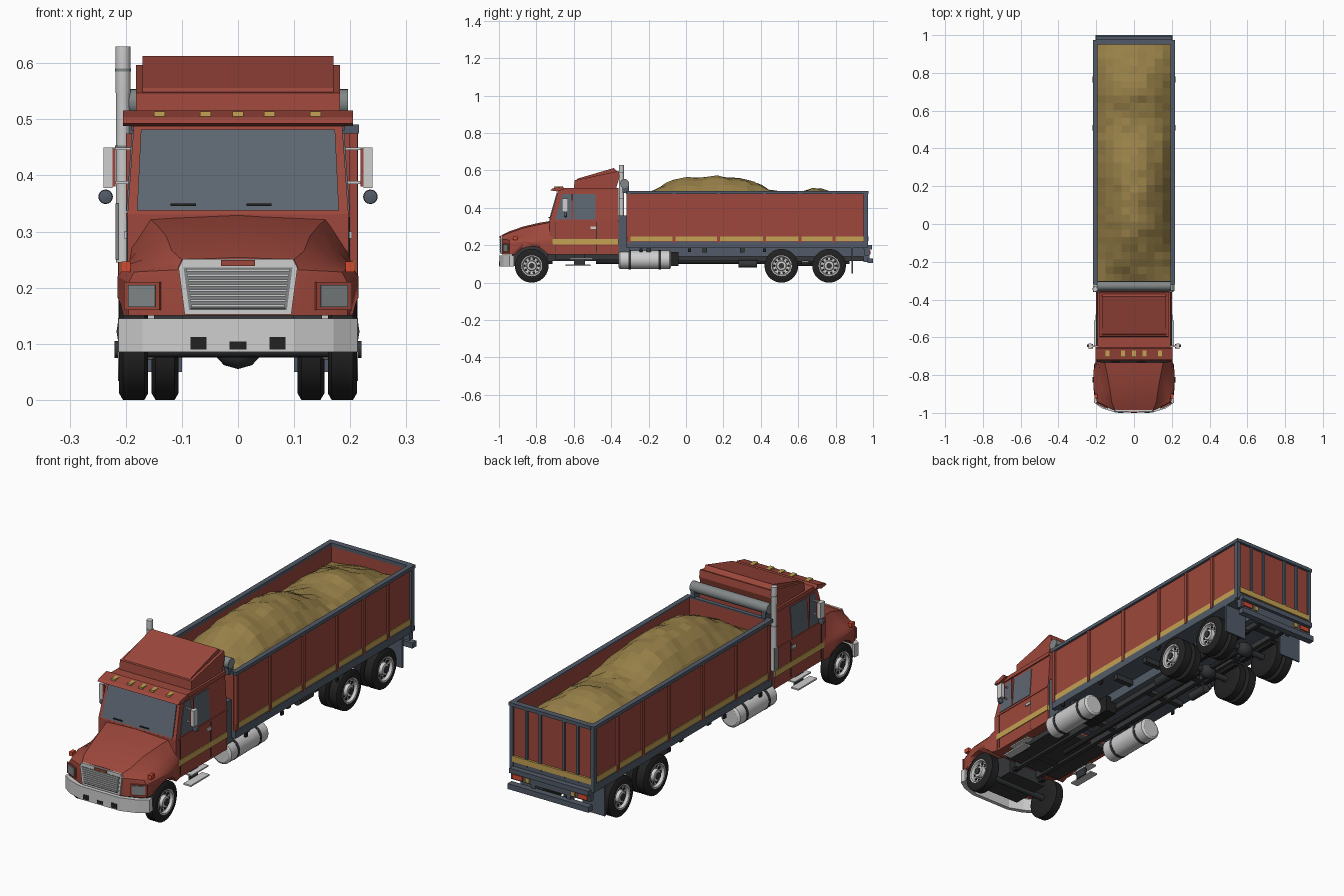
import bpy, bmesh, math, random
from mathutils import Vector

if "Cube" in bpy.data.objects:
    bpy.data.objects.remove(bpy.data.objects["Cube"])
random.seed(4)


def material(name, *rgb):
    m = bpy.data.materials.new(name)
    m.use_nodes = True
    m.diffuse_color = (*rgb, 1)
    m.node_tree.nodes["Principled BSDF"].inputs["Base Color"].default_value = (*rgb, 1)
    return m


RED = material("brick red paint", .34, .064, .045)
SLATE = material("slate grey", .085, .105, .14)
GLASS = material("window glass", .11, .135, .17)
BLACK = material("tyre black", .016, .016, .016)
DARK = material("chassis dark", .035, .037, .04)
LIGHT = material("light metal", .62, .62, .62)
GREY = material("mid grey", .22, .24, .24)
YELLOW = material("stripe yellow", .55, .36, .085)
SAND = material("sand", .31, .215, .065)
LAMP = material("lamp red", .65, .07, .03)


def finish(name, bm, mat, mirror=False, smooth=False):
    bmesh.ops.recalc_face_normals(bm, faces=bm.faces)
    me = bpy.data.meshes.new(name)
    bm.to_mesh(me)
    bm.free()
    ob = bpy.data.objects.new(name, me)
    bpy.context.collection.objects.link(ob)
    me.materials.append(mat)
    if mirror:
        ob.modifiers.new("mirror", "MIRROR")
    if smooth:
        bpy.ops.object.select_all(action="DESELECT")
        ob.select_set(True)
        bpy.context.view_layer.objects.active = ob
        bpy.ops.object.shade_smooth_by_angle(angle=math.radians(32))
    return ob


def loft(name, rings, mat, mirror=False, smooth=False):
    """Skin a row of equal closed rings and cap both ends."""
    bm = bmesh.new()
    rows = [[bm.verts.new(p) for p in ring] for ring in rings]
    n = len(rows[0])
    for a, b in zip(rows, rows[1:]):
        for i in range(n):
            bm.faces.new((a[i], a[(i + 1) % n], b[(i + 1) % n], b[i]))
    bm.faces.new(rows[0])
    bm.faces.new(rows[-1])
    return finish(name, bm, mat, mirror, smooth)


def prism(name, pts, offset, mat, mirror=False):
    return loft(name, [pts, [Vector(p) + Vector(offset) for p in pts]], mat, mirror)


def rect(x0, x1, y0, y1, z):
    return [(x0, y0, z), (x1, y0, z), (x1, y1, z), (x0, y1, z)]


def box(name, x0, x1, y0, y1, z0, z1, mat, mirror=False):
    return prism(name, rect(x0, x1, y0, y1, z0), (0, 0, z1 - z0), mat, mirror)


def side(name, x, yz, mat):
    """Side profile extruded across the full width."""
    return prism(name, [(-x, y, z) for y, z in yz], (2 * x, 0, 0), mat)


def lathe(name, profile, centre, axis, mat, mirror=False, seg=28):
    """Profile of (distance along axis, radius) turned about the axis."""
    rings = []
    for d, r in profile:
        ring = []
        for i in range(seg):
            t = math.tau * i / seg
            u, v = r * math.cos(t), r * math.sin(t)
            p = {"X": (d, u, v), "Y": (u, d, v), "Z": (u, v, d)}[axis]
            ring.append(Vector(centre) + Vector(p))
        rings.append(ring)
    return loft(name, rings, mat, mirror, True)


def rod(name, centre, axis, half, r, mat, mirror=False, seg=20):
    return lathe(name, [(-half, r), (half, r)], centre, axis, mat, mirror, seg)


# Hood and fenders: half sections from sill to crown, mirrored into rings
sections = {
    -.985: [(.11, .15), (.11, .22), (.108, .232), (.105, .24), (.10, .25), (0, .254)],
    -.945: [(.195, .15), (.195, .21), (.185, .228), (.15, .238), (.118, .266), (0, .274)],
    -.87: [(.215, .15), (.215, .22), (.20, .24), (.17, .25), (.128, .292), (0, .30)],
    -.78: [(.215, .15), (.215, .215), (.205, .235), (.182, .262), (.145, .312), (0, .321)],
    -.71: [(.20, .15), (.20, .21), (.198, .235), (.192, .275), (.16, .325), (0, .332)]}
hood = loft("hood", [[(x, y, z) for x, z in h] + [(-x, y, z) for x, z in h[-2::-1]]
                     for y, h in sections.items()], RED, smooth=True)
arch = rod("arch_cutter", (0, -.825, .09), "X", .3, .104, RED, seg=36)
arch.hide_render = True
cut = hood.modifiers.new("wheel arch", "BOOLEAN")
cut.operation, cut.object, cut.solver = "DIFFERENCE", arch, "EXACT"
bpy.context.view_layer.objects.active = hood
bpy.ops.object.modifier_apply(modifier=cut.name)
bpy.data.objects.remove(arch)
box("engine", -.10, .10, -.93, -.74, .09, .2, DARK)

# Grille, lamps and bumper
prism("grille_frame", [(-.095, -.98, .152), (.095, -.98, .152), (.106, -.98, .235),
                       (.098, -.98, .251), (-.098, -.98, .251), (-.106, -.98, .235)], (0, -.013, 0), LIGHT)
prism("grille_panel", [(-.087, -.99, .16), (.087, -.99, .16), (.097, -.99, .236), (-.097, -.99, .236)],
      (0, -.004, 0), GREY)
for i in range(8):
    z = .166 + i * .009
    w = .083 + i * .0013
    box("grille_slat", -w, w, -.997, -.99, z, z + .004, LIGHT)
box("grille_slot", -.085, .085, -.9955, -.99, .161, .165, DARK)
box("grille_trim", -.03, .03, -.998, -.98, .239, .249, RED)
for name, a, b, z0, z1, d, m in (("headlight_surround", .137, .2, .16, .21, .005, RED),
                                 ("headlight", .145, .193, .166, .205, .009, GREY)):
    ya, yb = (-.985 + .04 * (x - .11) / .085 for x in (a, b))
    prism(name, [(a, ya, z0), (b, yb, z0), (b, yb, z1), (a, ya, z1)], (.003, -d, 0), m, True)
box("marker_lamp", .192, .208, -.925, -.90, .228, .247, LAMP, True)
outer = [(.21, -.92), (.213, -.945), (.17, -.975), (.10, -.998)]
inner = [(.095, -.98), (.16, -.955), (.195, -.935), (.2, -.92)]
curve = outer + [(-x, y) for x, y in outer[::-1] + inner[::-1]] + inner
prism("front_bumper", [(x, y, .085) for x, y in curve], (0, 0, .06), LIGHT)
box("bumper_slot", .056, .085, -1, -.99, .09, .112, BLACK, True)
box("bumper_centre_slot", -.015, .015, -1, -.99, .09, .104, BLACK)

# Cab
box("cab_lower", -.197, .197, -.73, -.36, .15, .331, RED)
loft("cab_upper", [rect(-.197, .197, -.73, -.36, .33), rect(-.185, .185, -.68, -.36, .5)], RED)
prism("windshield", [(-.18, -.725, .338), (.18, -.725, .338), (.173, -.684, .482), (-.173, -.684, .482)],
      (0, -.007, 0), GLASS)
for x in (-.12, .015):
    box("wiper", x, x + .045, -.735, -.728, .346, .35, BLACK)
prism("door_window", [(.192, -.70, .338), (.192, -.485, .338), (.1825, -.485, .475), (.1825, -.66, .475)],
      (.007, 0, 0), GLASS, True)
box("window_post", .19, .2, -.612, -.605, .338, .475, RED, True)
for y in (-.70, -.48):
    box("door_seam", .19, .1985, y, y + .003, .16, .332, DARK, True)
box("window_sill", .19, .2, -.71, -.36, .325, .333, RED, True)
box("cab_stripe", .19, .2005, -.715, -.36, .205, .232, YELLOW, True)
box("door_handle", .19, .203, -.51, -.48, .288, .3, LIGHT, True)
side("roof_cap", .192, [(-.69, .487), (-.68, .507), (-.36, .507), (-.36, .49)], RED)
side("sun_visor", .205, [(-.725, .493), (-.715, .503), (-.66, .516), (-.65, .50), (-.69, .488)], RED)
for x in (-.14, -.058, 0, .056, .138):
    box("roof_lamp", x - .01, x + .01, -.705, -.67, .503, .514, YELLOW)
side("roof_deflector_base", .182, [(-.60, .5), (-.595, .547), (-.36, .597), (-.355, .565), (-.375, .5)], RED)
side("roof_deflector_top", .17, [(-.59, .545), (-.58, .556), (-.385, .613), (-.365, .59)], RED)

# Mirrors
box("mirror", .224, .24, -.662, -.632, .378, .45, LIGHT, True)
box("mirror_back", .218, .226, -.66, -.634, .38, .448, RED, True)
for z in (.385, .445):
    box("mirror_arm", .185, .228, -.65, -.644, z, z + .005, LIGHT, True)
lathe("round_mirror", [(-.008, .004), (-.006, .012), (.006, .013), (.008, .009)],
      (.236, -.645, .362), "Y", SLATE, True, 16)

# Exhaust stack and tarp roll
lathe("exhaust_stack", [(0, .0125), (.3, .0125), (.305, .0135), (.385, .0135)],
      (-.205, -.345, .245), "Z", LIGHT)
for z in (.45, .588):
    rod("exhaust_band", (-.205, -.345, z), "Z", .003, .0145, GREY)
box("exhaust_shield", -.218, -.212, -.36, -.33, .25, .35, GREY)
rod("tarp_roll", (0, -.328, .53), "X", .196, .024, GREY)
box("tarp_bracket", .17, .19, -.34, -.305, .48, .53, SLATE, True)
box("cab_gap_bulkhead", -.19, .19, -.362, -.30, .16, .36, SLATE)

# Cargo box
box("side_wall", .193, .205, -.315, .965, .215, .485, RED, True)
box("front_wall", -.2, .2, -.318, -.302, .215, .485, RED)
box("tailgate", -.2, .2, .953, .965, .215, .485, RED)
box("top_side_rail", .193, .216, -.32, .975, .475, .491, SLATE, True)
box("top_front_rail", -.2, .2, -.322, -.302, .475, .491, SLATE)
box("top_rear_rail", -.2, .2, .95, .977, .475, .491, SLATE)
box("rear_post", .196, .214, .95, .972, .19, .48, SLATE, True)
for y in (-.305, -.065, .175, .42, .61, .79):
    box("side_rib", .2, .213, y - .008, y + .008, .215, .478, RED, True)
for x in (.06, .13):
    box("tailgate_rib", x - .006, x + .006, .96, .973, .215, .48, SLATE, True)
box("side_stripe", .2, .2085, -.315, .965, .222, .248, YELLOW, True)
box("rear_stripe", -.2, .2, .96, .9745, .222, .248, YELLOW)
box("floor", -.211, .211, -.318, .97, .185, .22, SLATE)
box("subframe", -.10, .10, -.3, .96, .14, .19, SLATE)
for y in (-.24, .02, .42):
    box("side_reflector", .205, .213, y - .008, y + .008, .165, .183, BLACK, True)

# Sand heap
ridge = [(-.31, .42), (-.15, .51), (-.05, .555), (.05, .568), (.2, .572), (.33, .55), (.48, .49),
         (.57, .48), (.7, .508), (.78, .488), (.96, .42)]
bm = bmesh.new()
bmesh.ops.create_grid(bm, x_segments=9, y_segments=32, size=1)
for v in bm.verts:
    u, y = v.co.x, .325 + v.co.y * .63
    for (ya, za), (yb, zb) in zip(ridge, ridge[1:]):
        if ya <= y <= yb:
            top = za + (zb - za) * (y - ya) / (yb - ya)
    bulge = math.cos(u * math.pi / 2) ** .8 if abs(u) < .99 else 0
    v.co = (u * .195, y, .405 + (top - .405) * bulge + random.uniform(-.007, .006))
finish("sand_heap", bm, SAND)

# Chassis and running gear
box("chassis_rail", .05, .07, -.93, .96, .115, .165, DARK, True)
for y in (-.6, -.2, .15, .38, .64, .9):
    box("cross_member", -.06, .06, y - .015, y + .015, .12, .15, DARK)
for y in (-.2, .1, .3):
    box("outrigger", .07, .19, y - .012, y + .012, .16, .19, DARK, True)
rod("drive_shaft", (0, .02, .112), "Y", .5, .012, BLACK)
rod("rear_drive_shaft", (0, .64, .1), "Y", .13, .012, BLACK)
for y in (-.825, .51, .765):
    rod("axle", (0, y, .09), "X", .17, .014, DARK)
    box("leaf_spring", .065, .085, y - .11, y + .11, .1, .115, BLACK, True)
for y in (.51, .765):
    lathe("differential", [(-.04, .012), (-.025, .028), (0, .035), (.025, .028), (.04, .012)],
          (0, y, .09), "X", DARK)
rod("air_tank", (.1, .33, .1), "Y", .05, .02, DARK, True)
lathe("fuel_tank", [(-.14, .04), (-.133, .05), (.133, .05), (.14, .04)], (.165, -.22, .122), "Y", LIGHT, True)
for y in (-.3, -.14):
    rod("tank_strap", (.165, y, .122), "Y", .007, .0515, DARK, True)
box("battery_box", .07, .125, -.2, -.04, .09, .165, BLACK)
box("cab_underside", -.15, .15, -.7, -.36, .125, .152, DARK)
box("lower_step", .175, .213, -.645, -.51, .09, .097, LIGHT, True)
box("upper_step", .165, .2, -.62, -.5, .125, .131, LIGHT, True)
box("step_hanger", .168, .176, -.6, -.54, .09, .15, DARK, True)


def wheel(x0, x1, y):
    lathe("tyre", [(x0, .05), (x0, .078), (x0 + .007, .09), (x1 - .007, .09), (x1, .078), (x1, .056),
                   (x1 - .03, .053)], (0, y, .09), "X", BLACK, True, 36)
    if x1 < .2:
        return
    lathe("rim", [(x1 - .028, .054), (x1 + .002, .056), (x1 + .001, .05), (x1 - .012, .046), (x1 - .015, .028),
                  (x1, .025), (x1 + .002, .018)], (0, y, .09), "X", LIGHT, True)
    rod("hub", (x1, y, .09), "X", .008, .015, DARK, True)
    for i in range(10):
        t = math.tau * i / 10
        rod("rim_hole", (x1 - .014, y + .038 * math.cos(t), .09 + .038 * math.sin(t)), "X",
            .003, .007, BLACK, True, 10)


wheel(.16, .212, -.825)
for y in (.51, .765):
    wheel(.16, .212, y)
    wheel(.106, .154, y)

# Rear end
box("mud_flap", .1, .213, .885, .893, .05, .19, SLATE, True)
box("rear_upper_bar", -.2, .2, .95, .995, .178, .2, SLATE)
box("rear_lamp_panel", -.2, .2, .955, .98, .145, .18, SLATE)
box("rear_lower_bar", -.205, .205, .97, 1, .105, .13, SLATE)
box("lower_bar_hanger", .08, .1, .95, .98, .11, .16, SLATE, True)
box("tail_lamp", .14, .19, .975, .987, .151, .172, LAMP, True)
box("rear_indicator", .105, .125, .975, .987, .151, .172, YELLOW, True)
